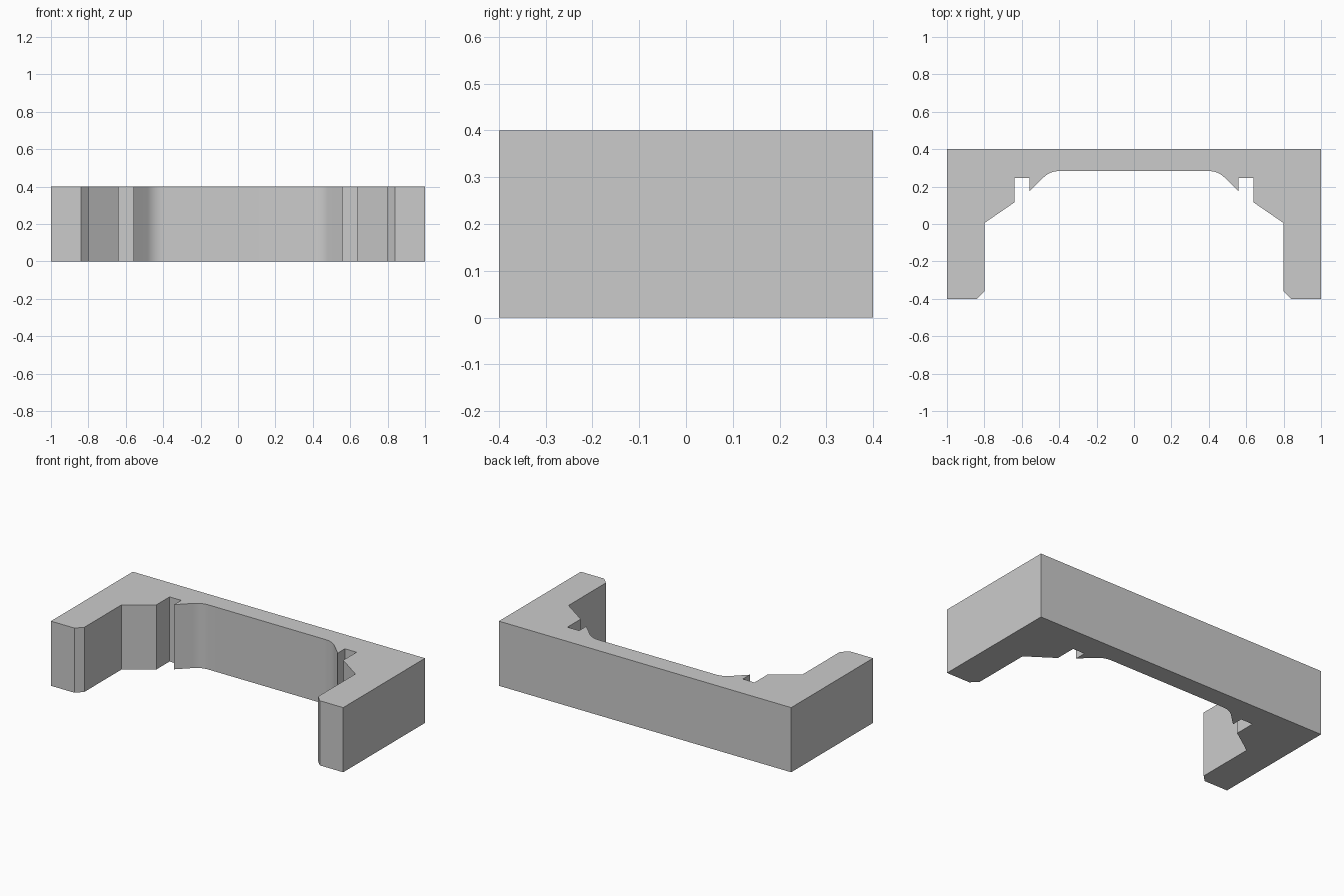
import bpy, bmesh, math

cube = bpy.data.objects.get("Cube")
if cube:
    bpy.data.objects.remove(cube, do_unlink=True)

HEIGHT = 0.4

# Plain grey material
grey = bpy.data.materials.new("light_grey")
grey.use_nodes = True
colour = (0.6, 0.6, 0.6, 1)
grey.diffuse_color = colour
grey.node_tree.nodes["Principled BSDF"].inputs["Base Color"].default_value = colour


def arc(cx, cy, radius, start, end, steps):
    """Points along an arc, angles in degrees."""
    angles = [math.radians(start + (end - start) * i / steps) for i in range(steps + 1)]
    return [(cx + radius * math.cos(a), cy + radius * math.sin(a)) for a in angles]


# Left half of the outline: outer wall, chamfered foot, sloped shoulder, relief slot
half = [(1, 0.4), (1, -0.4), (0.84, -0.4), (0.8, -0.36), (0.8, 0.005),
        (0.64, 0.115), (0.64, 0.245), (0.56, 0.245), (0.56, 0.175)]
# Rounded blend into the flat inner back wall
half += arc(0.4, 0.163, 0.12, 45, 90, 10)
outline = half + [(-x, y) for x, y in reversed(half)]

# Extrude the mirrored outline into the bracket
bm = bmesh.new()
base = bm.faces.new([bm.verts.new((x, y, 0)) for x, y in outline])
result = bmesh.ops.extrude_face_region(bm, geom=[base], use_keep_orig=True)
top = [v for v in result["geom"] if isinstance(v, bmesh.types.BMVert)]
bmesh.ops.translate(bm, verts=top, vec=(0, 0, HEIGHT))
bmesh.ops.recalc_face_normals(bm, faces=bm.faces)
mesh = bpy.data.meshes.new("bracket")
bm.to_mesh(mesh)
bm.free()
mesh.materials.append(grey)
bracket = bpy.data.objects.new("bracket", mesh)
bpy.context.collection.objects.link(bracket)

# Smooth the rounded blends, keep the corners crisp
bpy.ops.object.select_all(action="DESELECT")
bracket.select_set(True)
bpy.context.view_layer.objects.active = bracket
bpy.ops.object.shade_smooth_by_angle(angle=math.radians(30))
